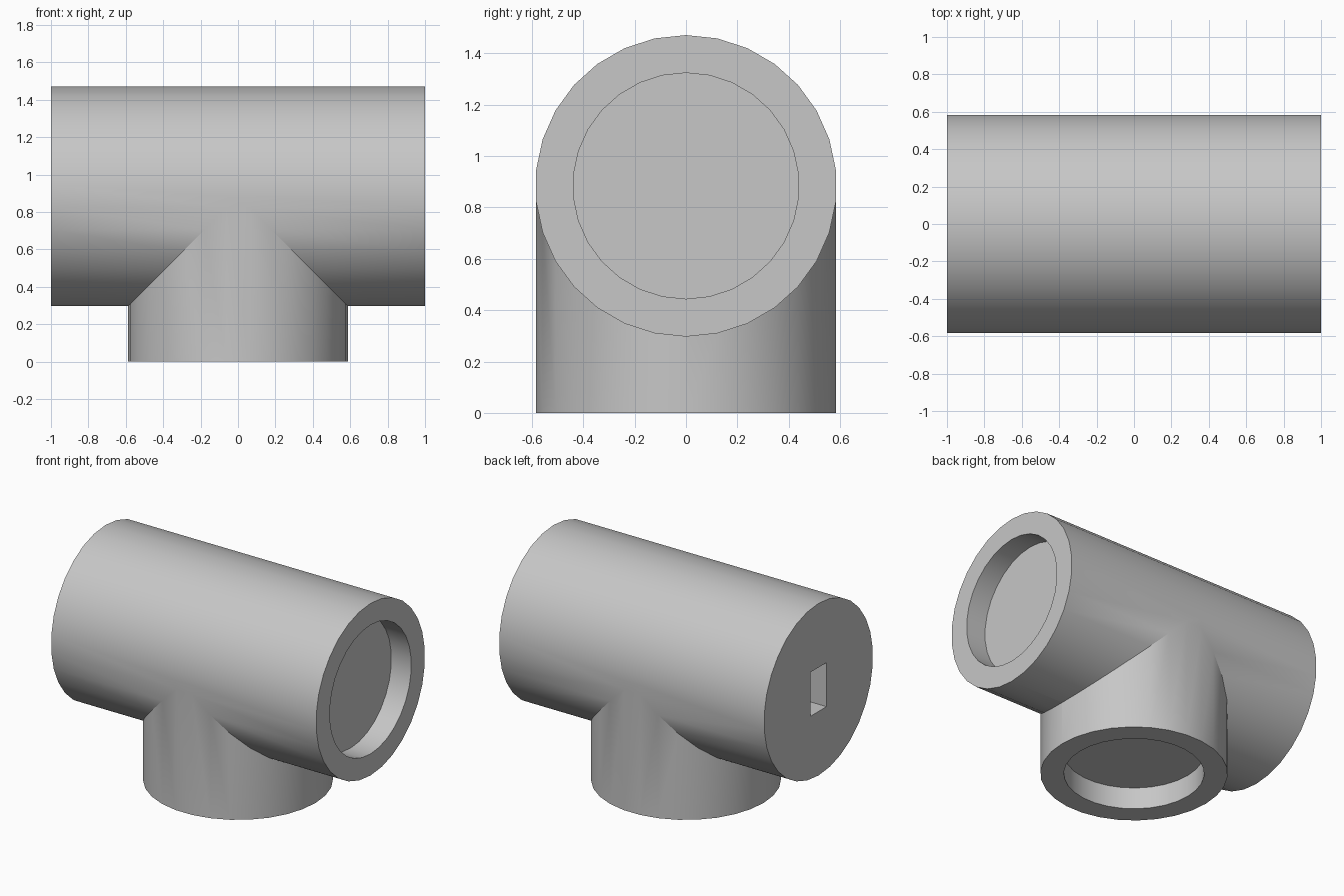
import bpy, bmesh, math
from mathutils import Vector

cube = bpy.data.objects.get("Cube")
if cube:
    bpy.data.objects.remove(cube, do_unlink=True)

RADIUS, BORE, DEPTH, SIDES = 0.587, 0.44, 0.15, 30
AXIS_Z = RADIUS + 0.297
X, Y, Z = Vector((1, 0, 0)), Vector((0, 1, 0)), Vector((0, 0, 1))

grey = bpy.data.materials.new("plain_grey")
grey.use_nodes = True
colour = (0.57, 0.57, 0.57, 1)
grey.diffuse_color = colour
grey.node_tree.nodes["Principled BSDF"].inputs["Base Color"].default_value = colour


def prism(name, outline, travel):
    """Solid made by pushing a flat outline along a vector."""
    bm = bmesh.new()
    face = bm.faces.new([bm.verts.new(p) for p in outline])
    grown = bmesh.ops.extrude_face_region(bm, geom=[face], use_keep_orig=True)
    moved = [e for e in grown["geom"] if isinstance(e, bmesh.types.BMVert)]
    bmesh.ops.translate(bm, verts=moved, vec=travel)
    bmesh.ops.recalc_face_normals(bm, faces=bm.faces)
    mesh = bpy.data.meshes.new(name)
    bm.to_mesh(mesh)
    bm.free()
    mesh.materials.append(grey)
    obj = bpy.data.objects.new(name, mesh)
    bpy.context.collection.objects.link(obj)
    return obj


def circle(centre, radius, u, v):
    angles = [math.tau * i / SIDES for i in range(SIDES)]
    return [centre + radius * (math.cos(a) * u + math.sin(a) * v) for a in angles]


def combine(target, tool, operation):
    bpy.context.view_layer.objects.active = target
    mod = target.modifiers.new(operation.lower(), "BOOLEAN")
    mod.operation, mod.object, mod.solver = operation, tool, "EXACT"
    bpy.ops.object.modifier_apply(modifier=mod.name)
    bpy.data.objects.remove(tool, do_unlink=True)


# Main barrel along x with the branch joined below
mid = AXIS_Z * Z
tee = prism("tee_fitting", circle(mid - X, RADIUS, Z, Y), 2 * X)
branch = prism("branch", circle(Vector(), RADIUS, X, Y), AXIS_Z * Z)
combine(tee, branch, "UNION")

# Shallow round sockets in the barrel end and under the branch
end_socket = prism("end_socket", circle(mid + X * (1 - DEPTH), BORE, Z, Y), X)
combine(tee, end_socket, "DIFFERENCE")
branch_socket = prism("branch_socket", circle(DEPTH * Z, BORE, X, Y), -Z)
combine(tee, branch_socket, "DIFFERENCE")

# Rectangular slot in the closed end
corners = [(-1, -1), (1, -1), (1, 1), (-1, 1)]
slot = prism("slot", [mid - 1.1 * X + 0.086 * a * Y + 0.15 * b * Z for a, b in corners], 0.4 * X)
combine(tee, slot, "DIFFERENCE")

# Smooth round walls, sharp rims
bpy.ops.object.select_all(action="DESELECT")
tee.select_set(True)
bpy.context.view_layer.objects.active = tee
bpy.ops.object.shade_smooth_by_angle(angle=math.radians(30))
